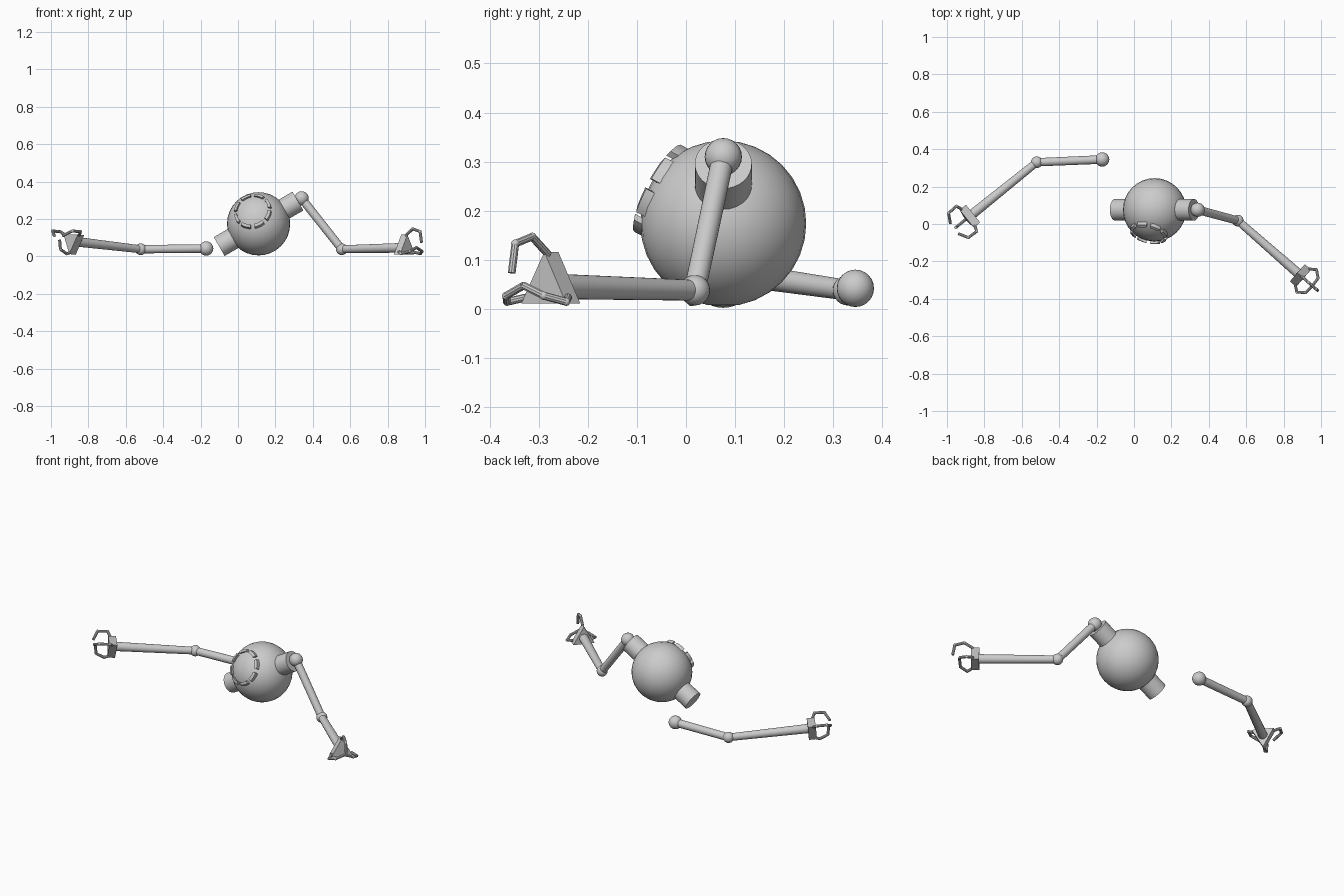
import bpy, bmesh
from math import sin, cos, radians
from mathutils import Vector, Matrix

if "Cube" in bpy.data.objects:
    bpy.data.objects.remove(bpy.data.objects["Cube"])


def finish(bm, name, smooth=True):
    bmesh.ops.recalc_face_normals(bm, faces=bm.faces)
    me = bpy.data.meshes.new(name)
    bm.to_mesh(me)
    bm.free()
    ob = bpy.data.objects.new(name, me)
    bpy.context.collection.objects.link(ob)
    if smooth:
        bpy.ops.object.select_all(action='DESELECT')
        ob.select_set(True)
        bpy.context.view_layer.objects.active = ob
        bpy.ops.object.shade_smooth_by_angle(angle=radians(35))
    return ob


def ball(name, c, r, seg=24):
    bm = bmesh.new()
    bmesh.ops.create_uvsphere(bm, u_segments=seg, v_segments=seg // 2, radius=r,
                              matrix=Matrix.Translation(c))
    return finish(bm, name)


def add_rod(bm, a, b, r1, r2, sides):
    a, b = Vector(a), Vector(b)
    d = b - a
    m = Matrix.Translation((a + b) / 2) @ d.to_track_quat('Z', 'Y').to_matrix().to_4x4()
    bmesh.ops.create_cone(bm, cap_ends=True, segments=sides, radius1=r1,
                          radius2=r2, depth=d.length, matrix=m)


def rod(name, a, b, r1, r2, sides=24):
    bm = bmesh.new()
    add_rod(bm, a, b, r1, r2, sides)
    return finish(bm, name)


def hand(side, c, d, roll, fingers):
    c, d = Vector(c), Vector(d).normalized()
    s = d.cross(Vector((0, 0, 1))).normalized()
    u = s.cross(d)

    def at(angle, along, r):
        a = radians(angle)
        return c + d * along + (u * cos(a) + s * sin(a)) * r

    # triangular palm plate
    bm = bmesh.new()
    rings = [[bm.verts.new(at(roll + k * 120, h, 0.07)) for k in range(3)]
             for h in (-0.022, 0.022)]
    for ring in rings:
        bm.faces.new(ring)
    for k in range(3):
        n = (k + 1) % 3
        bm.faces.new((rings[0][k], rings[0][n], rings[1][n], rings[1][k]))
    finish(bm, side + "_palm", False)

    # curled jointed fingers
    for i, (angle, path) in enumerate(fingers):
        bm = bmesh.new()
        pts = [at(angle, *p) for p in path]
        for a, b in zip(pts, pts[1:]):
            add_rod(bm, a, b, 0.008, 0.008, 10)
        for p in pts[1:-1]:
            bmesh.ops.create_uvsphere(bm, u_segments=10, v_segments=6, radius=0.0085,
                                      matrix=Matrix.Translation(p))
        finish(bm, f"{side}_finger_{i + 1}")


def arm(side, shoulder, elbow, palm, roll, fingers):
    ball(side + "_shoulder", shoulder, 0.038)
    rod(side + "_upper_arm", shoulder, elbow, 0.023, 0.022)
    ball(side + "_elbow", elbow, 0.031)
    rod(side + "_forearm", elbow, palm, 0.021, 0.026)
    hand(side, palm, Vector(palm) - Vector(elbow), roll, fingers)


# body sphere and tilted shoulder sockets
C = Vector((0.11, 0.076, 0.174))
ball("body", C, 0.169, 32)
axis = Vector((cos(radians(30)), 0, sin(radians(30))))
rod("left_socket", C - axis * 0.1, C - axis * 0.243, 0.058, 0.058, 32)
rod("right_socket", C + axis * 0.1, C + axis * 0.243, 0.058, 0.058, 32)

# segmented eye ring set into the body
face = Vector((-0.215, -0.86, 0.46)).normalized()
ex = face.cross(Vector((0, 0, 1))).normalized()
ey = ex.cross(face)
bm = bmesh.new()
for k in range(8):
    prev = None
    for j in range(6):
        a = radians(k * 45 + j * 6.4)
        out = ex * cos(a) + ey * sin(a)
        loop = [bm.verts.new(C + out * r + face * h) for r, h in
                ((0.086, 0.12), (0.101, 0.12), (0.101, 0.154), (0.086, 0.16))]
        if prev:
            for n in range(4):
                m = (n + 1) % 4
                bm.faces.new((prev[n], prev[m], loop[m], loop[n]))
        if j in (0, 5):
            bm.faces.new(loop)
        prev = loop
finish(bm, "eye_ring")

# arms: right one attached, left one lying detached
long_path = [(0.01, 0.065), (0.06, 0.1), (0.112, 0.085), (0.122, 0.025)]
side_path = [(0.01, 0.06), (0.044, 0.086), (0.08, 0.055), (0.085, 0.0)]
arm("right", (0.34, 0.076, 0.31), (0.555, 0.018, 0.038), (0.89, -0.275, 0.046), 0,
    [(0, long_path), (112, side_path), (-112, side_path)])

left_path = [(0.01, 0.065), (0.025, 0.1), (0.08, 0.097), (0.105, 0.04)]
low_path = [(0.01, 0.06), (0.04, 0.07), (0.085, 0.05), (0.095, 0.0)]
arm("left", (-0.17, 0.345, 0.042), (-0.52, 0.33, 0.038), (-0.88, 0.04, 0.08), 180,
    [(60, left_path), (-60, left_path), (180, low_path)])
